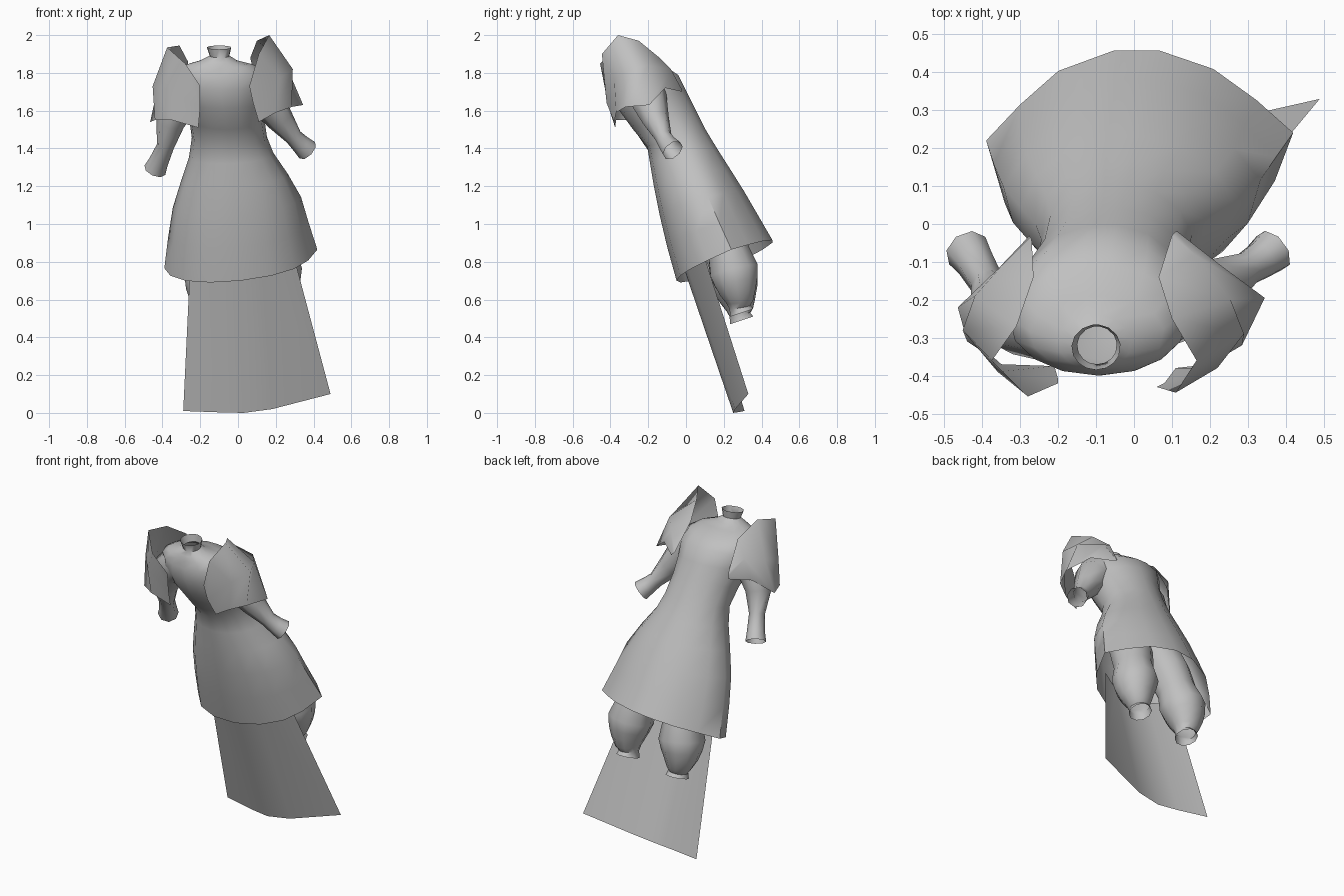
import bpy, bmesh, math
from mathutils import Vector

cloth = bpy.data.materials.new("grey_cloth")
cloth.diffuse_color = (0.53, 0.53, 0.53, 1)

# Unit outline of the hem: straight flanks and a rounded back
HEM = [Vector(p) for p in (
    (1, .14), (.76, .48), (.48, .80), (.13, .99), (-.17, .99), (-.53, .78),
    (-.78, .43), (-1, .06), (-.92, -.36), (-.72, -.70), (-.40, -.92), (0, -1),
    (.40, -.92), (.70, -.70), (.88, -.36))]


def loft(name, rows, closed=True, angle=50):
    """Skin a list of equally long point rows with quads."""
    bm = bmesh.new()
    grid = [[bm.verts.new(p) for p in row] for row in rows]
    n = len(rows[0])
    for a, b in zip(grid, grid[1:]):
        for i in range(n if closed else n - 1):
            j = (i + 1) % n
            bm.faces.new((a[i], a[j], b[j], b[i]))
    bmesh.ops.recalc_face_normals(bm, faces=bm.faces)
    mesh = bpy.data.meshes.new(name)
    bm.to_mesh(mesh)
    bm.free()
    mesh.materials.append(cloth)
    obj = bpy.data.objects.new(name, mesh)
    bpy.context.collection.objects.link(obj)
    bpy.ops.object.select_all(action='DESELECT')
    obj.select_set(True)
    bpy.context.view_layer.objects.active = obj
    bpy.ops.object.shade_smooth_by_angle(angle=math.radians(angle))
    return obj


def leaning_ring(yf, zf, yb, zb, xl, xr, roll=0, hem=0):
    """Tilted oval through front, back and side extents, blended to the hem outline."""
    pts = []
    for h in HEM:
        c, s = h.normalized().lerp(h, hem)
        pts.append(((xl + xr) / 2 + (xr - xl) / 2 * c,
                    (yf + yb) / 2 + (yb - yf) / 2 * s,
                    (zf + zb) / 2 + (zb - zf) / 2 * s + roll * c))
    return pts


def tube(name, stations, n=8):
    """Round tube through (x, y, z, radius) stations, open at the ends."""
    rows = []
    for k, (x, y, z, r) in enumerate(stations):
        a = Vector(stations[max(k - 1, 0)][:3])
        b = Vector(stations[min(k + 1, len(stations) - 1)][:3])
        d = (b - a).normalized()
        u = d.cross(Vector((0, 1, 0))).normalized()
        v = d.cross(u)
        rows.append([Vector((x, y, z)) + r * (u * math.cos(t) + v * math.sin(t))
                     for t in (2 * math.pi * i / n for i in range(n))])
    return loft(name, rows)


# Dress: hem, skirt, waist, chest, shoulders and collar
loft("dress", [leaning_ring(*r) for r in (
    (-0.05, 0.70, 0.46, 0.91, -0.39, 0.42, 0.045, 1),
    (-0.10, 0.88, 0.385, 1.04, -0.37, 0.375, 0.035, 0.8),
    (-0.14, 1.05, 0.31, 1.17, -0.345, 0.335, 0.025, 0.6),
    (-0.17, 1.20, 0.235, 1.29, -0.30, 0.265, 0.015, 0.3),
    (-0.19, 1.32, 0.165, 1.40, -0.26, 0.19, 0.01),
    (-0.205, 1.41, 0.105, 1.50, -0.245, 0.155),
    (-0.28, 1.50, 0.045, 1.62, -0.26, 0.14),
    (-0.36, 1.61, 0.0, 1.71, -0.30, 0.145),
    (-0.40, 1.71, -0.04, 1.79, -0.335, 0.155),
    (-0.40, 1.78, -0.11, 1.835, -0.33, 0.14),
    (-0.39, 1.825, -0.19, 1.86, -0.275, 0.08),
    (-0.385, 1.855, -0.24, 1.875, -0.20, -0.005),
    (-0.37, 1.88, -0.27, 1.90, -0.15, -0.045),
    (-0.385, 1.925, -0.265, 1.945, -0.165, -0.035),
)])

# Sleeves
tube("left_sleeve", [
    (-0.22, -0.25, 1.73, 0.115), (-0.31, -0.24, 1.66, 0.105),
    (-0.36, -0.21, 1.53, 0.075), (-0.385, -0.16, 1.41, 0.046),
    (-0.42, -0.10, 1.33, 0.052), (-0.44, -0.07, 1.285, 0.06)])
tube("right_sleeve", [
    (0.05, -0.22, 1.73, 0.115), (0.15, -0.20, 1.66, 0.10),
    (0.225, -0.16, 1.55, 0.072), (0.295, -0.12, 1.46, 0.046),
    (0.335, -0.095, 1.42, 0.052), (0.367, -0.07, 1.39, 0.06)])

# Shoulder guards: inner rim, middle and lower rim, back to front
loft("right_shoulder_guard", [
    [(0.10, -0.03, 1.72), (0.065, -0.14, 1.88), (0.10, -0.25, 1.97),
     (0.165, -0.36, 2.0), (0.11, -0.445, 1.90), (0.06, -0.43, 1.73)],
    [(0.11, -0.02, 1.71), (0.16, -0.08, 1.82), (0.255, -0.20, 1.84),
     (0.29, -0.29, 1.82), (0.22, -0.38, 1.77), (0.08, -0.42, 1.64)],
    [(0.115, -0.02, 1.70), (0.23, -0.11, 1.72), (0.345, -0.195, 1.63),
     (0.285, -0.32, 1.62), (0.20, -0.37, 1.59), (0.11, -0.38, 1.54)],
], closed=False, angle=75)
loft("left_shoulder_guard", [
    [(-0.27, -0.04, 1.69), (-0.265, -0.14, 1.86), (-0.31, -0.27, 1.945),
     (-0.375, -0.36, 1.935), (-0.28, -0.455, 1.85), (-0.20, -0.42, 1.73)],
    [(-0.275, -0.035, 1.67), (-0.34, -0.10, 1.77), (-0.42, -0.19, 1.75),
     (-0.452, -0.28, 1.73), (-0.36, -0.39, 1.70), (-0.20, -0.41, 1.62)],
    [(-0.275, -0.03, 1.65), (-0.37, -0.13, 1.63), (-0.465, -0.22, 1.54),
     (-0.44, -0.31, 1.55), (-0.35, -0.37, 1.55), (-0.21, -0.375, 1.51)],
], closed=False, angle=75)

# Long front panel hanging below the hem
loft("front_panel", [
    [(-0.25, 0.06, 0.85), (-0.12, -0.02, 0.85), (0.0, -0.04, 0.85),
     (0.12, -0.02, 0.85), (0.29, 0.09, 0.85)],
    [(-0.29, 0.31, 0.01), (-0.10, 0.27, 0.003), (0.03, 0.25, 0.0),
     (0.18, 0.26, 0.02), (0.49, 0.33, 0.10)],
], closed=False)

# Trouser legs: full knees tapering to open cuffs
for name, side, x0, drop in (("left_leg", -1, 0.025, -0.04),
                             ("right_leg", 1, 0.03, 0.0)):
    tube(name, [(x0 + side * dx, y, z + drop, r) for dx, y, z, r in (
        (0.12, 0.10, 1.16, 0.12), (0.14, 0.18, 0.98, 0.125),
        (0.16, 0.225, 0.85, 0.115), (0.175, 0.255, 0.75, 0.135),
        (0.18, 0.265, 0.69, 0.12), (0.18, 0.275, 0.64, 0.10),
        (0.175, 0.285, 0.59, 0.075), (0.17, 0.285, 0.56, 0.058),
        (0.17, 0.295, 0.53, 0.068))], n=10)
